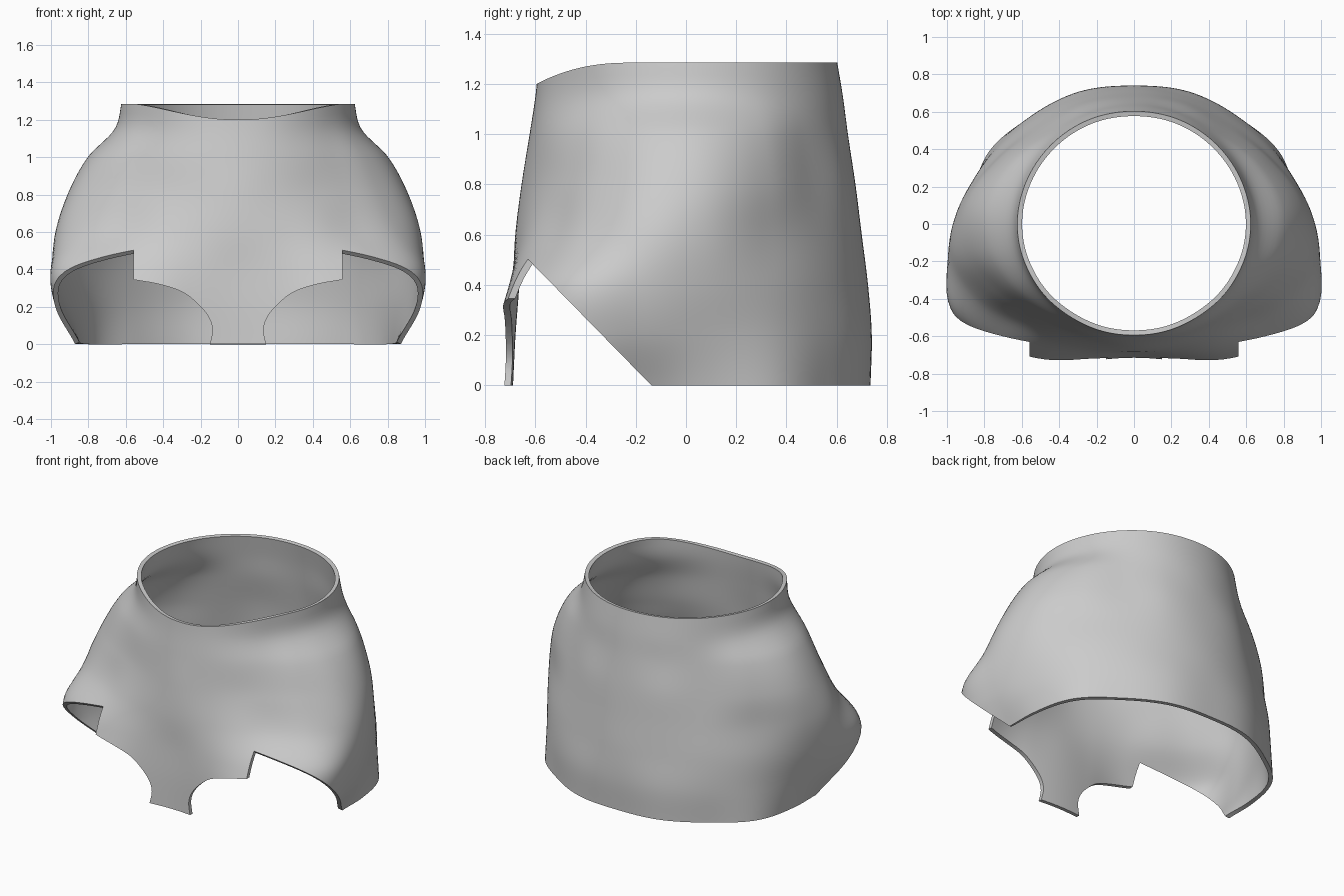
import bpy, math

if "Cube" in bpy.data.objects:
    bpy.data.objects.remove(bpy.data.objects["Cube"])

# Shell radii: one row per height, one column per angle (0 = front, 180 = back)
ANGLES = [0, 18, 36, 50, 65, 80, 95, 115, 135, 157, 180]
LEVELS = [0, .2, .4, .6, .8, 1.0, 1.15, 1.3]
RADII = [
    [.715, .77, .93, 1.0, .98, .885, .87, .87, .80, .765, .735],
    [.705, .76, .93, 1.03, 1.06, .975, .91, .86, .80, .765, .74],
    [.69, .735, .86, .98, 1.07, 1.01, .94, .85, .78, .74, .725],
    [.68, .70, .76, .82, .93, .985, .94, .82, .745, .715, .70],
    [.655, .66, .69, .74, .83, .905, .90, .80, .71, .69, .675],
    [.623, .63, .65, .68, .74, .79, .80, .74, .67, .65, .645],
    [.60, .605, .61, .62, .64, .655, .66, .65, .635, .63, .625],
    [.585, .59, .60, .61, .615, .62, .62, .615, .61, .605, .60],
]


def spline(xs, ys, x, flat_ends=False):
    """Smooth curve through the points (xs, ys)."""
    n = len(xs)

    def slope(i):
        if flat_ends and i in (0, n - 1):
            return 0
        a, b = max(i - 1, 0), min(i + 1, n - 1)
        return (ys[b] - ys[a]) / (xs[b] - xs[a])

    i = 0
    while i < n - 2 and x > xs[i + 1]:
        i += 1
    h = xs[i + 1] - xs[i]
    t = (x - xs[i]) / h
    return ((2 * t**3 - 3 * t**2 + 1) * ys[i] + (t**3 - 2 * t**2 + t) * h * slope(i)
            + (3 * t**2 - 2 * t**3) * ys[i + 1] + (t**3 - t**2) * h * slope(i + 1))


def make_object(name, verts, faces):
    mesh = bpy.data.meshes.new(name)
    mesh.from_pydata(verts, [], faces)
    mesh.update()
    obj = bpy.data.objects.new(name, mesh)
    bpy.context.collection.objects.link(obj)
    return obj


def prism(name, profile, lo, hi, axis):
    """Closed prism: profile is (x, z) along y, or (y, z) along x."""
    def place(a, b, d):
        return (a, d, b) if axis == 'Y' else (d, a, b)
    n = len(profile)
    verts = [place(a, b, d) for d in (lo, hi) for a, b in profile]
    faces = [tuple(range(n))[::-1], tuple(range(n, 2 * n))]
    faces += [(i, (i + 1) % n, n + (i + 1) % n, n + i) for i in range(n)]
    obj = make_object(name, verts, faces)
    # make the normals point outwards
    bpy.context.view_layer.objects.active = obj
    obj.select_set(True)
    bpy.ops.object.mode_set(mode='EDIT')
    bpy.ops.mesh.select_all(action='SELECT')
    bpy.ops.mesh.normals_make_consistent(inside=False)
    bpy.ops.object.mode_set(mode='OBJECT')
    obj.select_set(False)
    obj.hide_render = True
    return obj


# Main shell, with the neck rim dipping at the front
COLS, ROWS = 160, 52
verts, faces = [], []
for j in range(ROWS + 1):
    for i in range(COLS):
        turn = 360 * i / COLS
        phi = min(turn, 360 - turn)
        dip = .085 * math.cos(math.radians(phi * 90 / 68)) ** 2 if phi < 68 else 0
        z = (1.285 - dip) * j / ROWS
        column = [spline(ANGLES, row, phi, True) for row in RADII]
        r = spline(LEVELS, column, z)
        a = math.radians(turn)
        verts.append((r * math.sin(a), -r * math.cos(a), z))
for j in range(ROWS):
    for i in range(COLS):
        k = (i + 1) % COLS
        faces.append((j * COLS + i, j * COLS + k, (j + 1) * COLS + k, (j + 1) * COLS + i))
shell = make_object("torso_shell", verts, faces)
solid = shell.modifiers.new("thickness", 'SOLIDIFY')
solid.thickness, solid.offset = .026, -1

# Cutters: slanted sleeve openings and rounded front cut-outs
sleeve = [(-.135, -.003), (-.135, -.3), (-1.4, -.3), (-1.4, 1.288)]
curve_x = [.15, .137, .16, .22, .30, .42, .56]
curve_z = [-.001, .08, .15, .22, .28, .32, .345]
steps = [6 * k / 30 for k in range(31)]
front = [(spline(range(7), curve_x, s), spline(range(7), curve_z, s)) for s in steps]
front = [(.15, -.3)] + front + [(.575, .348), (.575, -.3)]
cutters = []
for s in (-1, 1):
    cutters.append(prism("sleeve_cutter", sleeve, *sorted((s * .56, s * 1.6)), 'X'))
    cutters.append(prism("front_cutter", [(s * x, z) for x, z in front], -1.3, -.2, 'Y'))
for c in cutters:
    cut = shell.modifiers.new("cut", 'BOOLEAN')
    cut.operation, cut.solver, cut.object = 'DIFFERENCE', 'EXACT', c

# Apply everything, then smooth with sharp rims
bpy.context.view_layer.objects.active = shell
shell.select_set(True)
for m in list(shell.modifiers):
    bpy.ops.object.modifier_apply(modifier=m.name)
for c in cutters:
    bpy.data.objects.remove(c, do_unlink=True)
bpy.ops.object.shade_smooth_by_angle(angle=math.radians(40))
